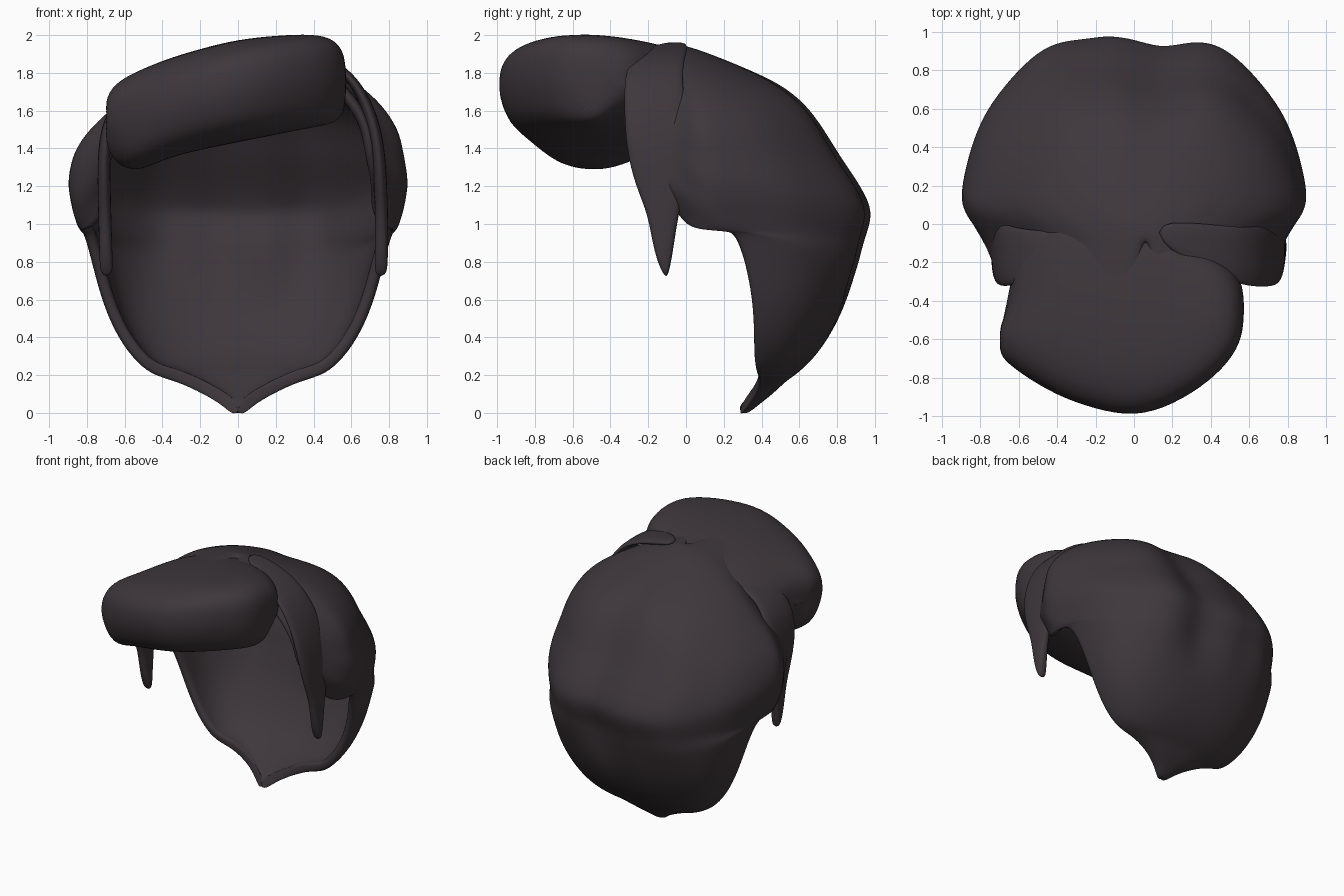
import bpy, bmesh, math

mat = bpy.data.materials.new("dark_hair")
mat.diffuse_color = (0.048, 0.038, 0.044, 1)


def smoothstep(t):
    t = max(0.0, min(1.0, t))
    return t * t * (3 - 2 * t)


def spow(v, e):
    return math.copysign(abs(v) ** e, v)


def loft(name, rows, closed, thickness=0.0):
    """Skin a list of point rows; closed rows become a capped tube."""
    bm = bmesh.new()
    grid = [[bm.verts.new(p) for p in row] for row in rows]
    n = len(rows[0])
    for a, b in zip(grid, grid[1:]):
        for j in range(n if closed else n - 1):
            k = (j + 1) % n
            bm.faces.new((a[j], a[k], b[k], b[j]))
    if closed:
        bm.faces.new(grid[0])
        bm.faces.new(grid[-1])
        bmesh.ops.recalc_face_normals(bm, faces=bm.faces)
    me = bpy.data.meshes.new(name)
    bm.to_mesh(me)
    bm.free()
    me.materials.append(mat)
    ob = bpy.data.objects.new(name, me)
    bpy.context.collection.objects.link(ob)
    if thickness:
        sol = ob.modifiers.new("thickness", 'SOLIDIFY')
        sol.thickness = thickness
        sol.offset = -1
    sub = ob.modifiers.new("smooth", 'SUBSURF')
    sub.levels = sub.render_levels = 2
    for p in me.polygons:
        p.use_smooth = True
    return ob


# Main shell: half rings (front edge z, back z, half width, back y, front edge y)
shell = [
    (1.96, 1.96, 0.03, -0.10, -0.32), (1.945, 1.945, 0.20, 0.00, -0.32),
    (1.90, 1.90, 0.36, 0.13, -0.32), (1.82, 1.82, 0.51, 0.33, -0.31),
    (1.74, 1.74, 0.63, 0.52, -0.31), (1.63, 1.63, 0.75, 0.66, -0.31),
    (1.50, 1.50, 0.86, 0.75, -0.30), (1.38, 1.38, 0.91, 0.82, -0.29),
    (1.25, 1.25, 0.93, 0.91, -0.22), (1.14, 1.15, 0.91, 0.97, -0.12),
    (1.05, 1.07, 0.88, 1.00, -0.07), (0.99, 1.00, 0.86, 0.99, -0.02),
    (0.965, 0.94, 0.84, 0.97, 0.06), (0.96, 0.88, 0.825, 0.95, 0.20),
    (0.93, 0.82, 0.81, 0.935, 0.26), (0.80, 0.72, 0.775, 0.90, 0.31),
    (0.60, 0.57, 0.725, 0.845, 0.35), (0.42, 0.42, 0.65, 0.77, 0.36),
    (0.29, 0.29, 0.56, 0.68, 0.36), (0.20, 0.20, 0.46, 0.58, 0.37),
    (0.17, 0.17, 0.33, 0.53, 0.39), (0.10, 0.10, 0.18, 0.46, 0.37),
    (0.04, 0.04, 0.08, 0.38, 0.32), (-0.02, -0.02, 0.02, 0.31, 0.285),
]
N = 36
rows = []
for zf, zb, w, back, front in shell:
    row = []
    for j in range(N + 1):
        a = math.pi * (j / N - 0.5)
        c = max(0, math.cos(a))
        x = w * spow(math.sin(a), 0.8)
        y = front + (back - front) * spow(c, 0.8)
        z = zf + (zb - zf) * smoothstep(c * 1.3)
        # narrow in front of the ears
        x *= 1 - 0.2 * smoothstep((0.08 - y) / 0.2)
        # crown leans sideways
        x += 0.06 * smoothstep((z - 1.35) / 0.3)
        # parting groove and soft waves down the back
        rear = smoothstep((y - 0.3) / 0.4) * smoothstep((z - 0.5) / 0.4)
        y -= rear * 0.07 * math.exp(-((x - 0.1) / 0.15) ** 2)
        y += rear * 0.012 * math.cos(x * 14)
        row.append((x, y, z))
    rows.append(row)
loft("hair_shell", rows, False, 0.065)

# Swept front roll: sections (x, front y, back y, bottom z, top z)
roll = [
    (-0.71, -0.65, -0.36, 1.45, 1.62), (-0.68, -0.71, -0.16, 1.34, 1.73),
    (-0.58, -0.79, -0.02, 1.26, 1.80), (-0.40, -0.90, 0.08, 1.34, 1.87),
    (-0.20, -0.97, 0.14, 1.39, 1.93), (0.00, -1.01, 0.12, 1.43, 1.98),
    (0.20, -0.95, 0.00, 1.47, 2.00), (0.40, -0.82, -0.14, 1.51, 2.01),
    (0.52, -0.69, -0.24, 1.53, 1.98), (0.575, -0.56, -0.33, 1.60, 1.88),
]
rows = []
for x, yf, yb, zb, zt in roll:
    row = []
    for j in range(28):
        a = 2 * math.pi * j / 28
        c, s = spow(math.cos(a), 0.6), spow(math.sin(a), 0.6)
        y = (yf + yb) / 2 + c * (yb - yf) / 2
        z = (zb + zt) / 2 + s * (zt - zb) / 2
        if c < 0 and s < 0:          # undercut below the front
            y += 0.07 * s * c
        if c > 0 and s < 0:          # underside rises towards the scalp
            z += 0.14 * c * -s
        if c > 0 and s > 0:          # top eases down into the crown
            z -= 0.04 * c * s
        # pinch at the left temple
        pinch = 0.06 * smoothstep((y + 0.58) / 0.2) * smoothstep((-x - 0.4) / 0.2)
        row.append((x + pinch, y, z))
    rows.append(row)
loft("front_roll", rows, True)


def side_band(name, levels):
    """Flat lock hugging the temple: levels (x, z, front y, back y)."""
    rows = []
    for i, (x, z, yf, yb) in enumerate(levels):
        p, q = levels[max(i - 1, 0)], levels[min(i + 1, len(levels) - 1)]
        dx, dz = q[0] - p[0], q[1] - p[1]
        length = math.hypot(dx, dz)
        nx, nz = dz / length, -dx / length
        thick = 0.035 if i < 6 else 0.025
        row = []
        for j in range(16):
            a = 2 * math.pi * j / 16
            t = thick * spow(math.sin(a), 0.7)
            row.append((x + nx * t,
                        (yf + yb) / 2 + (yb - yf) / 2 * spow(math.cos(a), 0.8),
                        z + nz * t))
        rows.append(row)
    loft(name, rows, True)


# Sideburn locks, sweeping from the crown down to a point
side_band("right_sideburn", [
    (0.755, 0.72, -0.115, -0.095), (0.76, 0.84, -0.17, -0.07),
    (0.76, 1.05, -0.20, -0.04), (0.755, 1.20, -0.27, 0.0),
    (0.745, 1.40, -0.32, 0.02), (0.70, 1.60, -0.33, 0.0),
    (0.60, 1.79, -0.33, -0.02), (0.42, 1.90, -0.28, 0.0),
    (0.12, 1.955, -0.10, 0.02)])
side_band("left_sideburn", [
    (-0.695, 0.72, -0.115, -0.095), (-0.70, 0.84, -0.17, -0.07),
    (-0.705, 1.05, -0.20, -0.04), (-0.71, 1.20, -0.27, 0.0),
    (-0.71, 1.40, -0.32, 0.02), (-0.675, 1.58, -0.33, 0.0),
    (-0.56, 1.71, -0.31, -0.03), (-0.36, 1.78, -0.24, -0.04),
    (-0.12, 1.82, -0.12, -0.06)])
